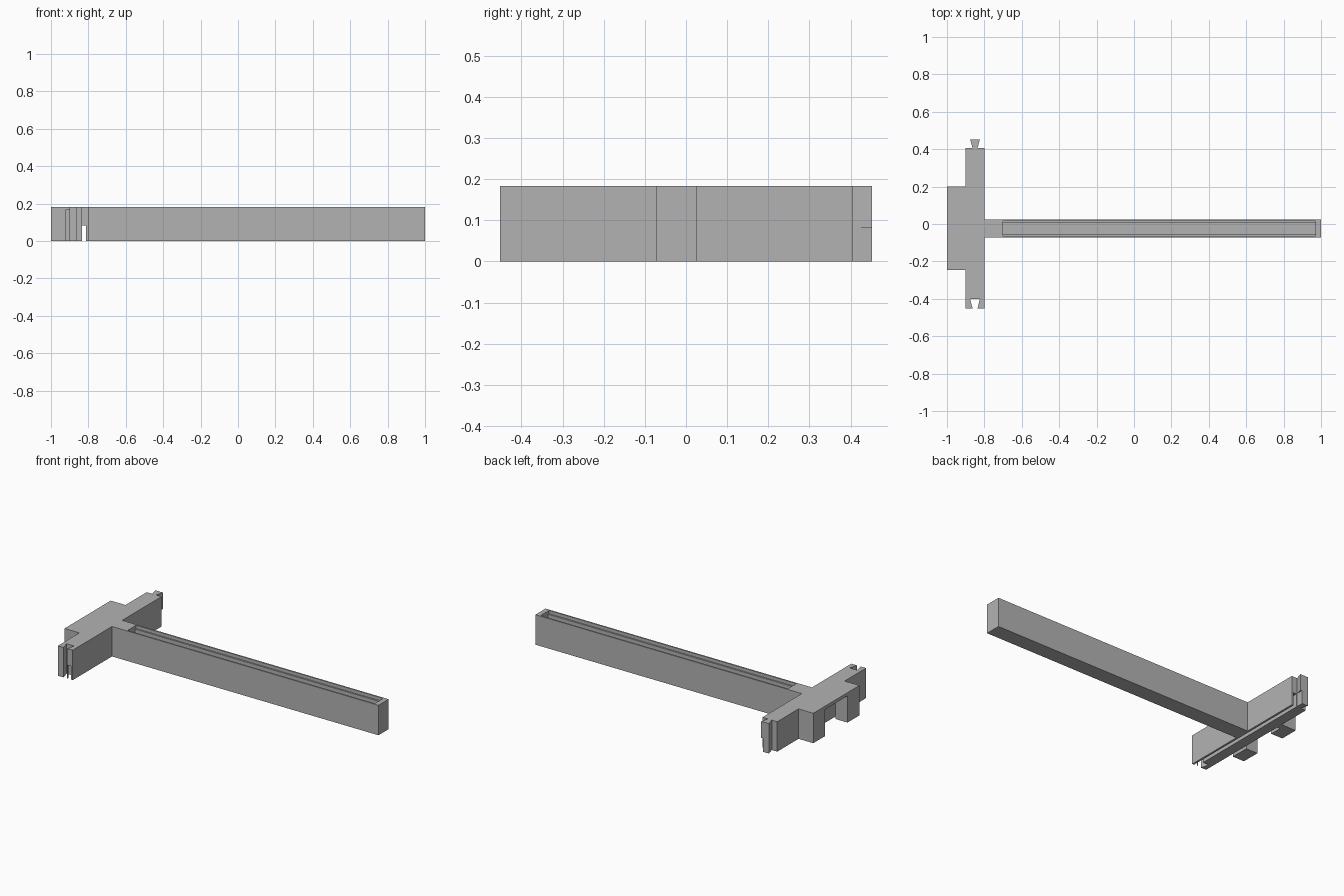
import bpy
import bmesh

cube = bpy.data.objects.get("Cube")
if cube:
    bpy.data.objects.remove(cube, do_unlink=True)

HEIGHT = 0.183

grey = bpy.data.materials.new("plain_grey")
grey.use_nodes = True
grey.diffuse_color = (0.45, 0.45, 0.45, 1)
grey.node_tree.nodes["Principled BSDF"].inputs["Base Color"].default_value = grey.diffuse_color


def prism(name, outline, z0, z1):
    """Extrude a flat outline upward from z0 to z1."""
    bm = bmesh.new()
    base = bm.faces.new([bm.verts.new((x, y, z0)) for x, y in outline])
    top = bmesh.ops.extrude_face_region(bm, geom=[base])["geom"]
    for v in top:
        if isinstance(v, bmesh.types.BMVert):
            v.co.z = z1
    bmesh.ops.recalc_face_normals(bm, faces=bm.faces)
    mesh = bpy.data.meshes.new(name)
    bm.to_mesh(mesh)
    bm.free()
    mesh.materials.append(grey)
    obj = bpy.data.objects.new(name, mesh)
    bpy.context.collection.objects.link(obj)
    return obj


def rect(x0, x1, y0, y1):
    return [(x0, y0), (x1, y0), (x1, y1), (x0, y1)]


def cut(target, name, outline, z0, z1):
    """Subtract a hidden prism from the target."""
    cutter = prism(name, outline, z0, z1)
    cutter.hide_render = True
    cutter.hide_viewport = True
    cutter.display_type = "WIRE"
    mod = target.modifiers.new(name, "BOOLEAN")
    mod.operation = "DIFFERENCE"
    mod.solver = "EXACT"
    mod.object = cutter


def dovetail(y_narrow, y_wide):
    """Four points from the left side round to the right side."""
    c, narrow, wide = -0.85, 0.013, 0.026
    return [(c + narrow, y_narrow), (c + wide, y_wide),
            (c - wide, y_wide), (c - narrow, y_narrow)]


# Body: long arm, crosshead with dovetail tongue and socket, rear block
outline = [(-0.8, -0.452), (-0.8, -0.073), (1, -0.073), (1, 0.025),
           (-0.8, 0.025), (-0.8, 0.405)]
outline += dovetail(0.405, 0.452)
outline += [(-0.9, 0.405), (-0.9, 0.2), (-1, 0.2), (-1, -0.245),
            (-0.9, -0.245), (-0.9, -0.452)]
outline += dovetail(-0.452, -0.402)[::-1]
body = prism("bracket_body", outline, 0, HEIGHT)

# Stepped trough along the arm
cut(body, "trough_rim_cutter", rect(-0.7, 0.97, -0.064, 0.016), 0.163, 0.3)
cut(body, "trough_cutter", rect(-0.7, 0.97, -0.055, 0.007), 0.02, 0.3)

# Groove under the whole crosshead
cut(body, "groove_cutter", rect(-0.835, -0.813, -0.6, 0.6), -0.1, 0.082)

# Gap between the two rear legs, under a thin top plate
cut(body, "leg_gap_cutter", rect(-1.1, -0.9, -0.13, 0.085), -0.1, 0.163)

# Panel slot beside the legs, closed at the back end
cut(body, "panel_slot_cutter", rect(-0.92, -0.9, -0.3, 0.16), -0.1, 0.168)
